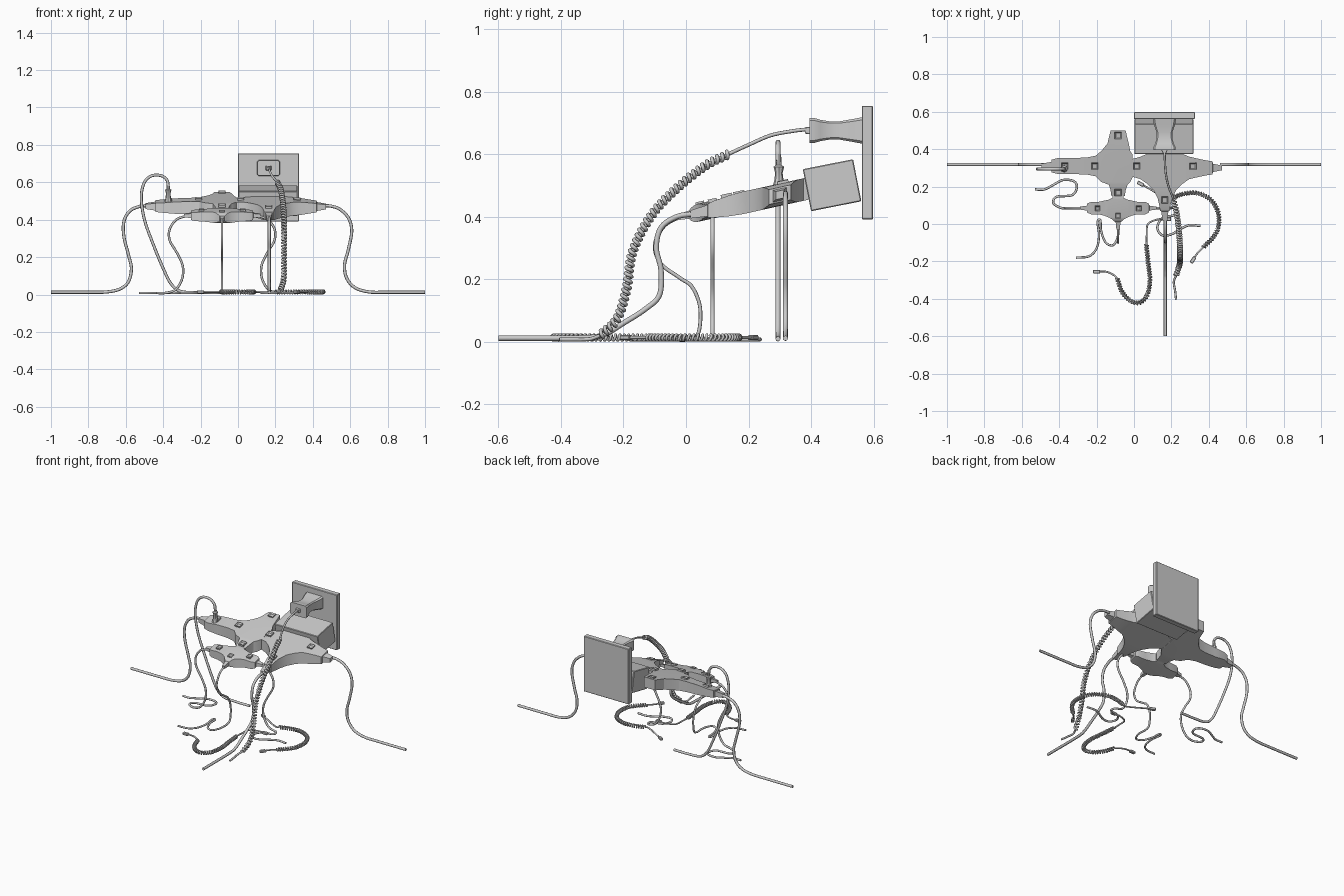
import bpy, bmesh, math
from mathutils import Vector, Matrix

if "Cube" in bpy.data.objects:
    bpy.data.objects.remove(bpy.data.objects["Cube"])

SLOPE = 0.22
TILT = math.atan(SLOPE)


def plane_z(y):  # all distribution hubs lie in one sloping plane
    return 0.475 + (y - 0.32) * SLOPE


def smooth(ob, angle=35):
    bpy.ops.object.select_all(action='DESELECT')
    ob.select_set(True)
    bpy.context.view_layer.objects.active = ob
    bpy.ops.object.shade_smooth_by_angle(angle=math.radians(angle))


def finish(name, bm, angle=35):
    bmesh.ops.recalc_face_normals(bm, faces=bm.faces)
    me = bpy.data.meshes.new(name)
    bm.to_mesh(me)
    bm.free()
    ob = bpy.data.objects.new(name, me)
    bpy.context.collection.objects.link(ob)
    smooth(ob, angle)
    return ob


def box(name, c, size, tilt=0, turn=0, bevel=0.003):
    bm = bmesh.new()
    M = (Matrix.Translation(c) @ Matrix.Rotation(turn, 4, 'Z') @ Matrix.Rotation(tilt, 4, 'X')
         @ Matrix.Diagonal((*size, 1)))
    bmesh.ops.create_cube(bm, size=1, matrix=M)
    bmesh.ops.bevel(bm, geom=bm.edges[:], offset=bevel, segments=1, affect='EDGES')
    return finish(name, bm, 20)


def loft(name, rings):
    bm = bmesh.new()
    rs = [[bm.verts.new(p) for p in r] for r in rings]
    for a, b in zip(rs, rs[1:]):
        for i in range(len(a)):
            j = (i + 1) % len(a)
            bm.faces.new((a[i], a[j], b[j], b[i]))
    bm.faces.new(rs[0])
    bm.faces.new(rs[-1])
    return finish(name, bm)


def spline(pts, n=10):  # Catmull-Rom through the given points
    P = [Vector(p) for p in pts]
    P = [2 * P[0] - P[1]] + P + [2 * P[-1] - P[-2]]
    out = []
    for i in range(1, len(P) - 2):
        a, b, c, d = P[i - 1:i + 3]
        for k in range(n):
            t = k / n
            out.append(0.5 * (2 * b + (c - a) * t + (2 * a - 5 * b + 4 * c - d) * t * t
                              + (3 * b - a - 3 * c + d) * t ** 3))
    return out + [P[-2]]


def tube(name, pts, r):
    cu = bpy.data.curves.new(name, 'CURVE')
    cu.dimensions = '3D'
    cu.bevel_depth, cu.bevel_resolution, cu.use_fill_caps = r, 2, True
    s = cu.splines.new('POLY')
    s.points.add(len(pts) - 1)
    for sp, p in zip(s.points, pts):
        sp.co = (*p, 1)
    ob = bpy.data.objects.new(name, cu)
    bpy.context.collection.objects.link(ob)
    bpy.ops.object.select_all(action='DESELECT')
    ob.select_set(True)
    bpy.context.view_layer.objects.active = ob
    bpy.ops.object.convert(target='MESH')
    smooth(bpy.context.object, 50)


def coil(name, pts, ref, R, wire, pitch):
    path = spline(pts, 40)
    L, acc = [0], 0
    for a, b in zip(path, path[1:]):
        acc += (b - a).length
        L.append(acc)
    n = int(acc / pitch * 12)
    out, k = [], 0
    for i in range(n + 1):
        s = acc * i / n
        while k < len(L) - 2 and L[k + 1] < s:
            k += 1
        t = (path[k + 1] - path[k]).normalized()
        p = path[k].lerp(path[k + 1], (s - L[k]) / (L[k + 1] - L[k]))
        u = t.cross(Vector(ref)).normalized()
        v = u.cross(t)
        a = i / 12 * math.tau
        out.append(p + (u * math.cos(a) + v * math.sin(a)) * R)
    tube(name, out, wire)


def hub(name, cx, cy, core, h, arms):
    """Core rectangle (left, right, front, back) plus one tapered arm per side."""
    l, r, f, b = core
    bm = bmesh.new()

    def pair(x, y, t):
        z = plane_z(cy + y)
        return [bm.verts.new((cx + x, cy + y, z + s * t)) for s in (1, -1)]
    c = [pair(x, y, h) for x, y in ((r, -f), (r, b), (-l, b), (-l, -f))]
    for s in (0, 1):
        bm.faces.new([p[s] for p in c])
    for i, ((dx, dy), arm) in enumerate(zip(((1, 0), (0, 1), (-1, 0), (0, -1)), arms)):
        A, B = c[i], c[(i + 1) % 4]
        for d, w, t in arm:
            C = pair(dx * d + dy * w, dy * d - dx * w, t)
            D = pair(dx * d - dy * w, dy * d + dx * w, t)
            for q in ((A[0], C[0], D[0], B[0]), (A[1], B[1], D[1], C[1]),
                      (A[0], A[1], C[1], C[0]), (B[0], D[0], D[1], B[1])):
                bm.faces.new(q)
            A, B = C, D
        bm.faces.new((A[0], A[1], B[1], B[0]))
    return finish(name, bm, 25)


def socket(x, y, h, s=0.036):  # raised outlet collar with a recess
    bm = bmesh.new()
    M = (Matrix.Translation((x, y, plane_z(y) + h)) @ Matrix.Rotation(TILT, 4, 'X')
         @ Matrix.Diagonal((s, s, 0.017, 1)))
    bmesh.ops.create_cube(bm, size=1, matrix=M)
    top = max(bm.faces, key=lambda q: q.calc_center_median().z)
    bmesh.ops.inset_region(bm, faces=[top], thickness=0.008)
    bmesh.ops.translate(bm, verts=top.verts, vec=(0, 0, -0.008))
    finish("hub_socket", bm)


# Wall plate and adapter block
box("wall_plate", (0.163, 0.58, 0.573), (0.328, 0.036, 0.364))
box("adapter_block", (0.16, 0.467, 0.501), (0.315, 0.164, 0.137), TILT * 0.9)

# Waisted wall plug
prof = [(0.562, .062, .042), (0.53, .056, .036), (0.49, .042, .029), (0.46, .042, .029),
        (0.43, .05, .034), (0.41, .06, .04), (0.395, .06, .04), (0.395, .016, .012), (0.38, .01, .01)]
loft("wall_plug", [[(0.163 + w * a, y, 0.676 + h * b) for a, b in
     ((1, .8), (.85, 1), (-.85, 1), (-1, .8), (-1, -.8), (-.85, -1), (.85, -1), (1, -.8))] for y, w, h in prof])

# Distribution hubs: arms in order right, back, left, front
hub("right_hub", 0.165, 0.3, (.095, .095, .085, .075), 0.036, (
    [(.13, .06, .036), (.17, .051, .034), (.22, .04, .028), (.255, .035, .024), (.257, .022, .019), (.305, .013, .013)],
    [(.1, .09, .036)],
    [(.13, .06, .036), (.165, .05, .034), (.18, .046, .03)],
    [(.12, .06, .036), (.165, .038, .033), (.21, .028, .027), (.23, .026, .022), (.232, .019, .018), (.285, .013, .013)]))
hub("left_hub", -0.085, 0.31, (.09, .065, .085, .08), 0.036, (
    [(.078, .06, .034)],
    [(.12, .057, .036), (.19, .04, .034)],
    [(.12, .055, .036), (.17, .045, .034), (.25, .043, .032), (.32, .043, .026), (.355, .034, .024),
     (.357, .022, .019), (.41, .013, .013)],
    [(.1, .05, .035), (.13, .04, .03), (.16, .036, .026)]))
side = [(.075, .04, .027), (.10, .034, .026), (.145, .033, .023), (.165, .024, .02), (.167, .013, .012), (.205, .008, .008)]
hub("small_hub", -0.085, 0.085, (.05, .05, .05, .045), 0.029, (
    side, [(.055, .03, .027), (.09, .025, .025)], side,
    [(.06, .032, .026), (.07, .022, .02), (.075, .013, .013), (.115, .009, .009)]))
for x, y, h in ((.015, .31, .036), (.315, .31, .034), (.165, .13, .032), (-.21, .31, .036),
                (-.37, .31, .032), (-.085, .475, .034), (-.085, .17, .032)):
    socket(x, y, h)
for x, y in ((-.195, .085), (.025, .085), (-.085, .045)):
    socket(x, y, .026, .028)

# Thick cables from the big hubs to the floor
tube("right_cable", spline([(x, .318, z) for x, z in (
    (.46, .475), (.5, .472), (.545, .455), (.59, .41), (.608, .34), (.59, .24), (.57, .16), (.58, .09),
    (.625, .037), (.7, .014), (.8, .012), (1, .012))]), .0085)
tube("left_cable", spline([(x, .318, z) for x, z in (
    (-.485, .475), (-.53, .47), (-.58, .445), (-.61, .39), (-.61, .31), (-.585, .21), (-.57, .14),
    (-.585, .07), (-.63, .03), (-.7, .014), (-.8, .012), (-1, .012))]), .0085)
tube("front_cable", spline([(.167, y, z) for y, z in (
    (.03, .41), (-.03, .4), (-.08, .365), (-.095, .3), (-.08, .23), (-.085, .15), (-.13, .105),
    (-.2, .06), (-.26, .025), (-.33, .013), (-.6, .012))]), .0085)

# Looped lead and its upright plug on the left hub
loft("upright_plug", [[(-.373 + r * math.cos(a * math.tau / 8), .297 + r * math.sin(a * math.tau / 8), z)
     for a in range(8)] for z, r in ((.49, .022), (.515, .015), (.54, .012), (.56, .017), (.565, .009), (.6, .007))])
tube("looped_lead", spline([(x, .294, z) for x, z in (
    (-.373, .58), (-.38, .612), (-.41, .635), (-.46, .635), (-.5, .6), (-.517, .52), (-.5, .4), (-.45, .26),
    (-.4, .14), (-.36, .06), (-.31, .018), (-.22, .01), (-.12, .01))]), .008)

# Thin cables from the small hub, wandering on the floor
drop = [(.2, .418), (.245, .4), (.28, .35), (.28, .29), (.24, .22), (.21, .15), (.215, .08), (.25, .025), (.3, .009)]
for s, name, floor in (
        (-1, "small_left_cable", [(-.43, .11), (-.415, .145), (-.33, .155), (-.305, .2), (-.325, .23), (-.38, .235),
                                  (-.43, .21), (-.48, .185), (-.53, .185)]),
        (1, "small_right_cable", [(.22, .05), (.15, .03), (.125, -.02), (.15, -.06), (.2, -.055),
                                  (.26, -.02), (.3, -.006), (.355, -.01)])):
    tube(name, spline([(-.085 + s * x, .085, z) for x, z in drop] + [(x, y, .008) for x, y in floor]), .0065)
tube("small_front_cable", spline([(-.085, y, z) for y, z in (
    (-.02, .40), (-.07, .37), (-.1, .31), (-.08, .25), (-.02, .205), (.02, .175), (.045, .11), (.04, .03))]
    + [(x, y, .008) for x, y in ((-.085, .01), (-.085, -.06), (-.11, -.112), (-.15, -.1), (-.175, -.04), (-.18, .02),
       (-.195, .01), (-.187, -.06), (-.2, -.13), (-.24, -.172), (-.31, -.18))]), .006)

# Coiled cord hanging from the wall plug
hang = [(.21, .135, .6), (.228, .06, .562), (.24, -.03, .49), (.245, -.11, .405), (.246, -.17, .29),
        (.246, -.19, .17), (.243, -.22, .075), (.225, -.275, .02)]
tube("plug_lead", spline([(.163, .39, .68), (.165, .34, .674), (.17, .27, .66), (.185, .2, .63), hang[0], hang[1]]), .006)
coil("hanging_coil", hang, (1, 0, 0), .0105, .006, .018)
tube("plug_lead_end", spline([hang[-1], (.213, -.31, .009), (.22, -.36, .008), (.225, -.405, .008)]), .006)

# Two loose coiled cords on the floor with end connectors
for start, mid, end in (
        ([(.035, .215), (.08, .19), (.13, .16), (.18, .135)],
         [(.2, .14), (.27, .162), (.34, .165), (.41, .13), (.45, .06), (.45, -.02), (.42, -.075), (.37, -.125)],
         [(.34, -.155), (.315, -.192)]),
        ([(-.2, -.255), (-.15, -.255), (-.11, -.272)],
         [(-.09, -.29), (-.065, -.36), (-.02, -.41), (.03, -.42), (.07, -.38), (.085, -.3), (.075, -.2), (.066, -.11)],
         [(.068, -.06), (.075, .0), (.13, .025), (.18, .025)])):
    def at(q):
        return [(x, y, .014) for x, y in q]
    coil("floor_coil", at(mid), (0, 0, 1), .009, .0045, .014)
    tube("coil_lead", spline(at(start + mid[:1])), .005)
    tube("coil_lead", spline(at(mid[-1:] + end)), .005)
    for a, b in ((start[0], start[1]), (end[-1], end[-2])):
        box("cord_connector", (*a, .014), (.038, .02, .016), turn=math.atan2(a[1] - b[1], a[0] - b[0]))
